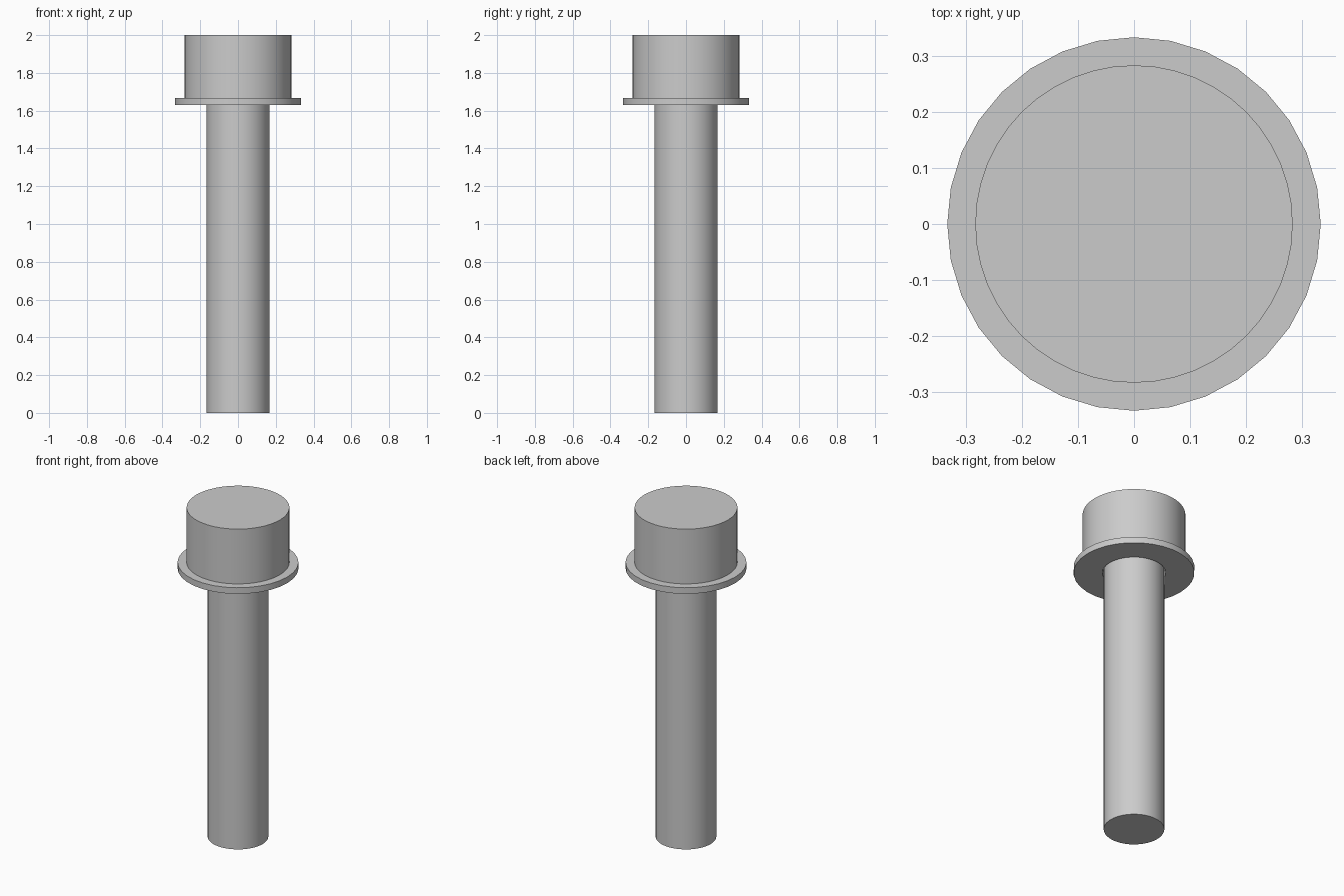
import bpy
import bmesh
import math

if "Cube" in bpy.data.objects:
    bpy.data.objects.remove(bpy.data.objects["Cube"], do_unlink=True)

steel = bpy.data.materials.new("light grey steel")
steel.use_nodes = True
GREY = (0.6, 0.6, 0.6, 1)
steel.diffuse_color = GREY
steel.node_tree.nodes["Principled BSDF"].inputs["Base Color"].default_value = GREY


def turned_part(name, outer, bottom, top, sides, inner=0):
    """Upright cylinder, or a ring when an inner radius is given."""
    bm = bmesh.new()

    def circle(radius, z):
        return [bm.verts.new((radius * math.cos(math.tau * i / sides),
                              radius * math.sin(math.tau * i / sides), z))
                for i in range(sides)]

    def bridge(a, b):
        for i in range(sides):
            j = (i + 1) % sides
            bm.faces.new((a[i], a[j], b[j], b[i]))

    low, high = circle(outer, bottom), circle(outer, top)
    bridge(low, high)
    if inner:
        hole_low, hole_high = circle(inner, bottom), circle(inner, top)
        bridge(high, hole_high)
        bridge(hole_high, hole_low)
        bridge(hole_low, low)
    else:
        bm.faces.new(high)
        bm.faces.new(low[::-1])
    bmesh.ops.recalc_face_normals(bm, faces=bm.faces)

    mesh = bpy.data.meshes.new(name)
    bm.to_mesh(mesh)
    bm.free()
    mesh.materials.append(steel)
    obj = bpy.data.objects.new(name, mesh)
    bpy.context.collection.objects.link(obj)
    bpy.ops.object.select_all(action="DESELECT")
    obj.select_set(True)
    bpy.context.view_layer.objects.active = obj
    bpy.ops.object.shade_smooth_by_angle(angle=math.radians(30))
    return obj


# Plain shank, loose washer under the head, solid cylindrical head
turned_part("shank", 0.167, 0, 1.667, 48)
turned_part("washer", 0.333, 1.63, 1.667, 32, inner=0.175)
turned_part("head", 0.283, 1.667, 2, 48)
